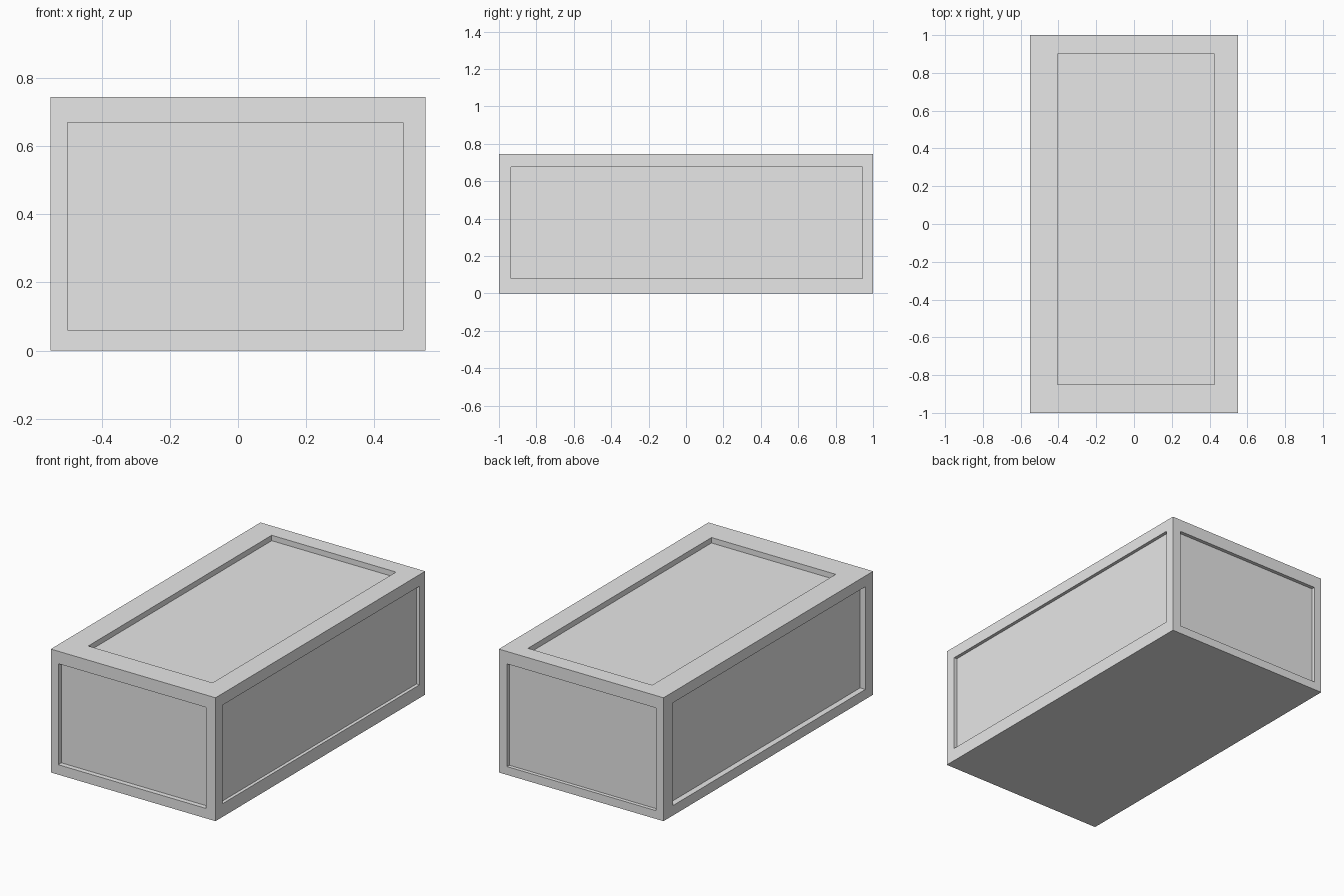
import bpy, bmesh
from mathutils import Vector

default = bpy.data.objects.get("Cube")
if default:
    bpy.data.objects.remove(default, do_unlink=True)

# One grey material
grey = bpy.data.materials.new("plain_grey")
grey.use_nodes = True
colour = (0.8, 0.8, 0.8, 1)
grey.diffuse_color = colour
grey.node_tree.nodes["Principled BSDF"].inputs["Base Color"].default_value = colour

SIZE = Vector((1.1, 2.0, 0.745))

# Recessed panels: outward axis, sign, low corner, high corner, depth
PANELS = [
    (1, -1, (-0.50, 0, 0.06), (0.485, 0, 0.67), 0.03),      # front
    (1, 1, (-0.50, 0, 0.05), (0.495, 0, 0.67), 0.022),      # back
    (0, 1, (0, -0.935, 0.08), (0, 0.945, 0.675), 0.02),     # left
    (0, -1, (0, -0.925, 0.06), (0, 0.91, 0.68), 0.035),     # right
    (2, 1, (-0.405, -0.85, 0), (0.425, 0.90, 0), 0.033),    # top
]

# Solid box standing on the ground
bm = bmesh.new()
bmesh.ops.create_cube(bm, size=1)
bmesh.ops.scale(bm, vec=SIZE, verts=bm.verts)
bmesh.ops.translate(bm, vec=(0, 0, SIZE.z / 2), verts=bm.verts)
bm.normal_update()


def recess(axis, sign, low, high, depth):
    """Inset one side to the panel outline, then sink the panel."""
    face = max(bm.faces, key=lambda f: (round(f.normal[axis] * sign, 3), f.calc_area()))
    bmesh.ops.inset_individual(bm, faces=[face], thickness=0.03)
    middle = face.calc_center_median()
    for v in face.verts:
        for i in range(3):
            if i != axis:
                v.co[i] = low[i] if v.co[i] < middle[i] else high[i]
    bm.normal_update()
    bmesh.ops.inset_individual(bm, faces=[face], thickness=0, depth=-depth)
    bm.normal_update()


for panel in PANELS:
    recess(*panel)

mesh = bpy.data.meshes.new("panelled_box")
bm.to_mesh(mesh)
bm.free()
mesh.materials.append(grey)
box = bpy.data.objects.new("panelled_box", mesh)
bpy.context.collection.objects.link(box)
